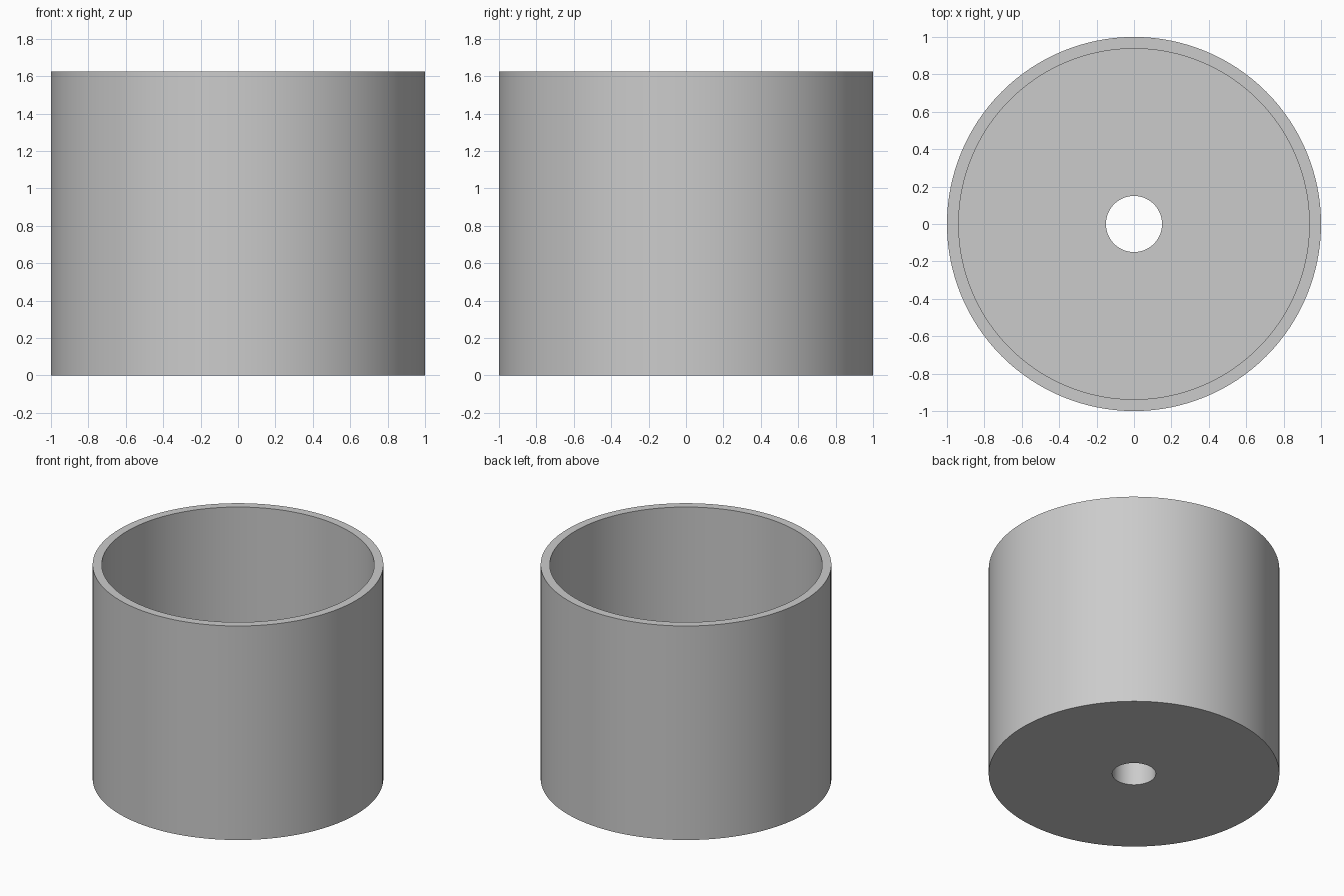
import bpy
import bmesh
import math

cube = bpy.data.objects.get("Cube")
if cube:
    bpy.data.objects.remove(cube, do_unlink=True)

# Overall proportions
OUTER, INNER, HOLE = 1.0, 0.9375, 0.15
HEIGHT, FLOOR = 1.625, 0.25
SEGMENTS = 128

# Plain grey material
grey = bpy.data.materials.new("light grey")
grey.use_nodes = True
colour = (0.6, 0.6, 0.6, 1.0)
grey.diffuse_color = colour
grey.node_tree.nodes["Principled BSDF"].inputs["Base Color"].default_value = colour

# Wall and floor section, turned once around the z axis
section = [(HOLE, 0), (OUTER, 0), (OUTER, HEIGHT),
           (INNER, HEIGHT), (INNER, FLOOR), (HOLE, FLOOR)]
bm = bmesh.new()
verts = [bm.verts.new((r, 0, z)) for r, z in section]
edges = [bm.edges.new((v, verts[(i + 1) % len(verts)])) for i, v in enumerate(verts)]
bmesh.ops.spin(bm, geom=verts + edges, cent=(0, 0, 0), axis=(0, 0, 1),
               angle=math.tau, steps=SEGMENTS)
bmesh.ops.remove_doubles(bm, verts=bm.verts[:], dist=0.0005)
bmesh.ops.recalc_face_normals(bm, faces=bm.faces[:])
mesh = bpy.data.meshes.new("pot")
bm.to_mesh(mesh)
bm.free()
mesh.materials.append(grey)

# Open pot with a drain hole
pot = bpy.data.objects.new("pot", mesh)
bpy.context.collection.objects.link(pot)
bpy.ops.object.select_all(action="DESELECT")
pot.select_set(True)
bpy.context.view_layer.objects.active = pot
bpy.ops.object.shade_smooth_by_angle(angle=math.radians(30))
